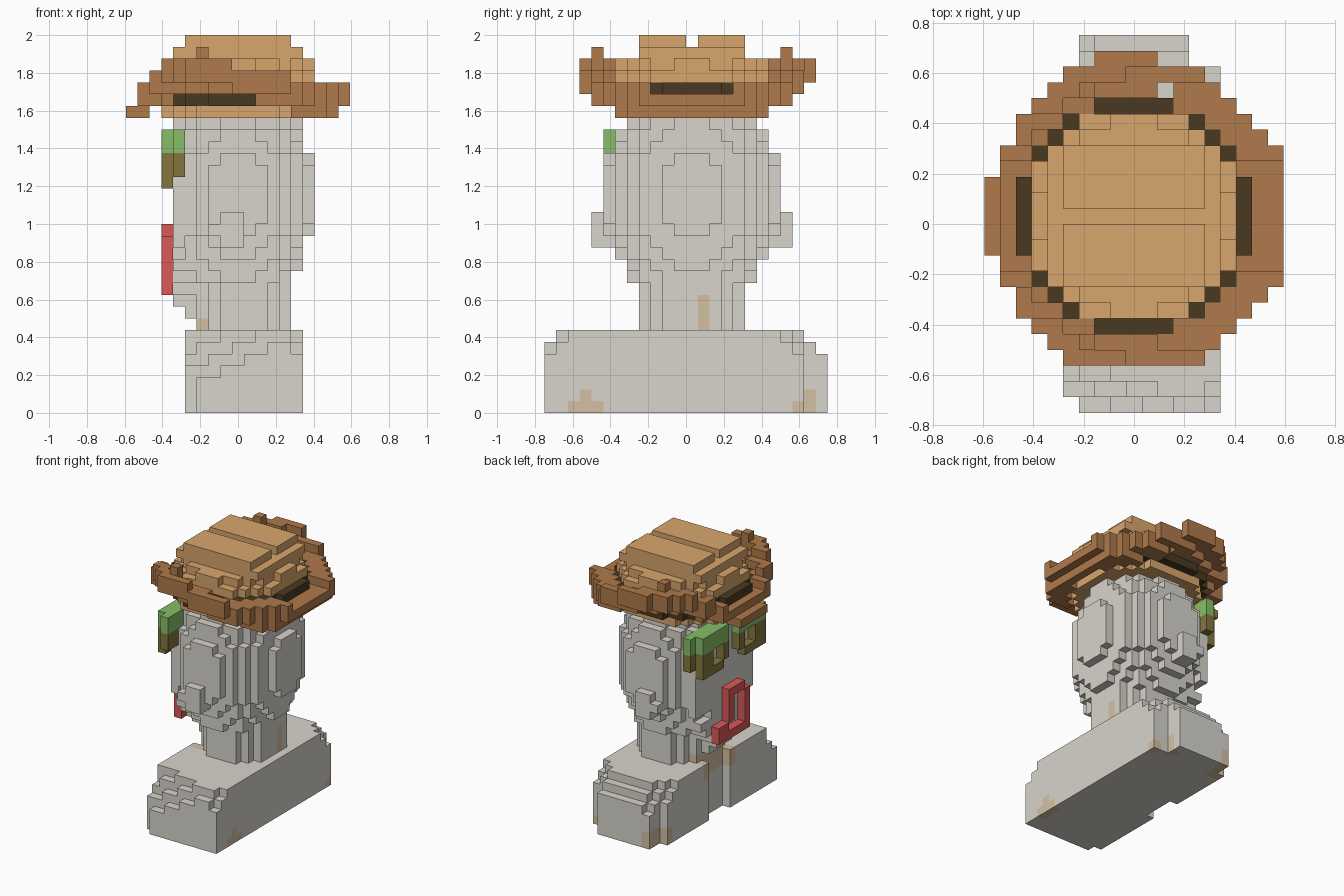
import bpy, bmesh
from mathutils import Vector

cube = bpy.data.objects.get("Cube")
if cube:
    bpy.data.objects.remove(cube, do_unlink=True)

V = 1 / 16            # block size
MID_Y = 0.031         # head and hat axis

COLOURS = {
    "stone_grey": (0.68, 0.66, 0.60),
    "stain_beige": (0.66, 0.53, 0.36),
    "crown_tan": (0.69, 0.38, 0.15),
    "brim_brown": (0.43, 0.195, 0.07),
    "band_dark": (0.065, 0.042, 0.016),
    "lid_green": (0.24, 0.52, 0.14),
    "lens_olive": (0.23, 0.18, 0.048),
    "mouth_red": (0.70, 0.10, 0.10),
}
MATS = {}
for name, rgb in COLOURS.items():
    m = bpy.data.materials.new(name)
    m.use_nodes = True
    m.diffuse_color = (*rgb, 1)
    m.node_tree.nodes["Principled BSDF"].inputs["Base Color"].default_value = (*rgb, 1)
    MATS[name] = m

parts = {}            # part name -> (set of blocks, colour)
filled = set()


def centre(i, j):
    """Block centre relative to the head axis."""
    return (i - 9) * V, (j - 11.5) * V - MID_Y


def box(i0, i1, j0, j1, k0, k1):
    return {(i, j, k) for i in range(i0, i1 + 1)
            for j in range(j0, j1 + 1) for k in range(k0, k1 + 1)}


def oval(k0, k1, hx, hy, cx=0.0):
    out = set()
    for i, j, k in box(0, 18, 0, 23, k0, k1):
        x, y = centre(i, j)
        if ((x - cx) / hx) ** 2 + (y / hy) ** 2 <= 1:
            out.add((i, j, k))
    return out


def ring(k0, k1, inner, outer):
    """Round slab between two squared radii."""
    return {(i, j, k) for i, j, k in box(0, 18, 0, 23, k0, k1)
            if inner <= sum(c * c for c in centre(i, j)) < outer}


def add(name, blocks, colour):
    blocks = blocks - filled
    filled.update(blocks)
    parts[name] = (blocks, colour)


# Shoulders: a block with stepped ends, one sloping toward the face side
shoulders = set()
for i, j, k in box(5, 14, 0, 23, 0, 6):
    if j < 12:
        height = min(7, 6 + j, int(3 + (i - 6) * 0.5 + 1.5 * j), 19 - i + j)
    else:
        height = min(7, 28 - j, 21 - j + i, 40 - i - j)
    cut_corner = (j > 21 and not 6 <= i <= 12) or (i == 5 and j == 0)
    notch = i == 5 and 10 <= j <= 13
    if k < height and not cut_corner and not notch:
        shoulders.add((i, j, k))
add("shoulders", shoulders, "stone_grey")

# Neck and chin
add("neck", oval(7, 10, 0.26, 0.29, 0.031), "stone_grey")
chin = box(5, 7, 11, 13, 8, 8)
for n in range(4):
    chin |= box(4, 7, 11 - n, 13 + n, 9 + n, 9 + n)
add("chin", chin, "stone_grey")

# Eyes: green lid over an olive rim with an open middle
for side, inner, s in (("left", 12, 1), ("right", 11, -1)):
    lid, rim = set(), set()
    for n in range(1, 7):
        j = inner + s * n
        first = 4 if n == 6 else 3
        lid |= box(first, 4, j, j, 22, 23)
        for k in range(19, 22):
            edge = n not in (2, 3) or k == 19
            corner = k == 19 and n in (1, 6)
            if edge and not corner:
                rim |= box(first, 3 if k == 19 else 4, j, j, k, k)
    add(side + "_eyelid", lid, "lid_green")
    add(side + "_eye_rim", rim, "lens_olive")

# Head: stacked ovals with a broad flat face
head = box(4, 4, 7, 17, 14, 21)
for layer in ((11, 11, .30, .33), (12, 12, .33, .35), (13, 13, .34, .39),
              (14, 14, .365, .42), (15, 15, .385, .455), (16, 20, .405, .47),
              (21, 21, .385, .455), (22, 22, .365, .41), (23, 23, .34, .39),
              (24, 24, .335, .335)):
    head |= oval(*layer)
add("head", {b for b in head if b[0] >= 4}, "stone_grey")
for side, j0, j1 in (("right", 4, 6), ("left", 18, 20)):
    ear = box(8, 9, j0, j1, 14, 16) | box(7, 7, j0, j1, 15, 15)
    add(side + "_ear", ear, "stone_grey")

# Open mouth ring, wider at the bottom
mouth = box(3, 3, 9, 14, 10, 11) | box(3, 3, 9, 12, 12, 14) | box(3, 3, 10, 12, 15, 15)
mouth -= box(3, 3, 10, 11, 12, 14) | box(3, 3, 10, 12, 11, 11)
add("mouth", mouth, "mouth_red")

# Hat crown with a pinched groove along the top
crown = ring(25, 28, 0, 0.19) - ring(26, 27, 0.17, 0.19) | ring(29, 29, 0, 0.15)
crown |= box(4, 14, 8, 16, 30, 30) | box(5, 13, 8, 16, 31, 31)
crown -= box(0, 18, 12, 12, 31, 31)
add("hat_crown", crown, "crown_tan")
add("hat_band", ring(26, 27, 0.17, 0.215), "band_dark")

# Hat brim: low at the face and nape, curled up at both sides, more so in front
brim = set()
for i, j, _ in ring(0, 0, 0.215, 0.382) | box(7, 10, 22, 22, 0, 0):
    x, y = centre(i, j)
    narrow_front = (i == 0 and abs(y) > 0.15) or (i == 1 and abs(y) > 0.29)
    if narrow_front or (i, j) == (11, 20):
        continue
    least = (abs(y) > 0.41) + (abs(y) > 0.53)
    rise = max(least, 9 * y * y - 9 * x * abs(y) + 0.05)
    low = min(28, 25 + int(rise))
    if x > 0.52 and abs(y) < 0.27:
        low += 1
    if abs(y) > 0.2:
        top = max(27, low + 1)
    else:
        top = 25 if i == 0 else 26
    brim |= box(i, i, j, j, low, top)
brim |= box(6, 6, 4, 4, 30, 30) | box(6, 6, 20, 20, 30, 30)
add("hat_brim", brim, "brim_brown")

# Weathered patches on the shoulders and neck
stains = (box(14, 14, 2, 4, 0, 0) | box(14, 14, 3, 3, 1, 1)
          | box(14, 14, 21, 21, 0, 0) | box(12, 12, 22, 22, 0, 1)
          | box(5, 6, 21, 23, 0, 1) | box(13, 13, 13, 13, 7, 9)
          | box(5, 6, 9, 14, 5, 7))

DIRECTIONS = [Vector(d) for d in ((1, 0, 0), (-1, 0, 0), (0, 1, 0),
                                  (0, -1, 0), (0, 0, 1), (0, 0, -1))]


def build(name, blocks, colour):
    """Skin the blocks, leaving out faces between touching blocks."""
    bm = bmesh.new()
    cache = {}

    def vert(p):
        key = tuple(round(c * 2) for c in p)
        if key not in cache:
            cache[key] = bm.verts.new(((p.x - 9) * V, (p.y - 11.5) * V, (p.z + 0.5) * V))
        return cache[key]

    for b in sorted(blocks):
        c = Vector(b)
        for d in DIRECTIONS:
            if tuple(int(round(q)) for q in c + d) in filled:
                continue
            u = Vector((d.y, d.z, d.x))
            w = d.cross(u)
            f = bm.faces.new([vert(c + (d + u * s + w * t) / 2)
                              for s, t in ((-1, -1), (1, -1), (1, 1), (-1, 1))])
            if colour == "stone_grey" and b in stains:
                f.material_index = 1
    mesh = bpy.data.meshes.new(name)
    bm.to_mesh(mesh)
    bm.free()
    mesh.materials.append(MATS[colour])
    if colour == "stone_grey":
        mesh.materials.append(MATS["stain_beige"])
    bpy.context.collection.objects.link(bpy.data.objects.new(name, mesh))


for part, (blocks, colour) in parts.items():
    build(part, blocks, colour)
